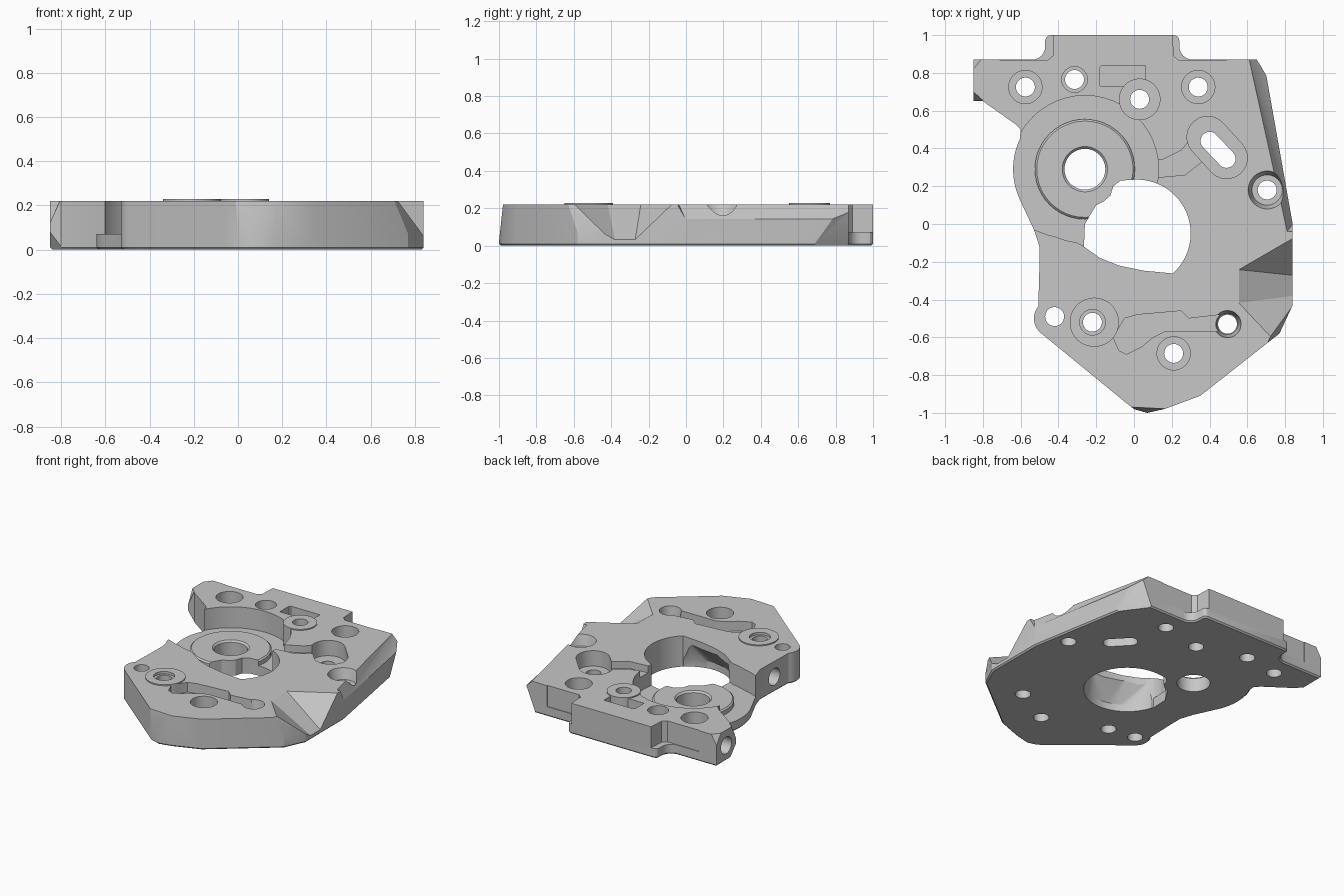
import bpy, bmesh
from math import radians, sin, cos, pi
from mathutils import Vector, Matrix

if "Cube" in bpy.data.objects:
    bpy.data.objects.remove(bpy.data.objects["Cube"], do_unlink=True)

TOP = 0.22
grey = bpy.data.materials.new("machined grey")
grey.use_nodes = True
grey.diffuse_color = (0.57, 0.57, 0.57, 1)
grey.node_tree.nodes["Principled BSDF"].inputs["Base Color"].default_value = (0.57, 0.57, 0.57, 1)


def make(name, bm):
    bmesh.ops.recalc_face_normals(bm, faces=bm.faces)
    mesh = bpy.data.meshes.new(name)
    bm.to_mesh(mesh)
    bm.free()
    mesh.materials.append(grey)
    obj = bpy.data.objects.new(name, mesh)
    bpy.context.collection.objects.link(obj)
    return obj


def arc(cx, cy, r, a0, a1, n):
    return [(cx + r * cos(radians(a0 + (a1 - a0) * i / n)),
             cy + r * sin(radians(a0 + (a1 - a0) * i / n))) for i in range(n + 1)]


def prism_mesh(points, z0, z1):
    bm = bmesh.new()
    base = bm.faces.new([bm.verts.new((x, y, z0)) for x, y in points])
    up = bmesh.ops.extrude_face_region(bm, geom=[base])["geom"]
    bmesh.ops.translate(bm, vec=(0, 0, z1 - z0),
                        verts=[v for v in up if isinstance(v, bmesh.types.BMVert)])
    bmesh.ops.recalc_face_normals(bm, faces=bm.faces)
    return bm


def prism(points, z0, z1=0.5):
    return make("cutter", prism_mesh(points, z0, z1))


def disc(cx, cy, r, z0, z1=0.5, r2=None):
    bm = bmesh.new()
    bmesh.ops.create_cone(bm, cap_ends=True, segments=48, radius1=r, radius2=r if r2 is None else r2,
                          depth=z1 - z0, matrix=Matrix.Translation((cx, cy, (z0 + z1) / 2)))
    return make("cutter", bm)


def bore(x, y, z, r, length):
    bm = bmesh.new()
    bmesh.ops.create_cone(bm, cap_ends=True, segments=32, radius1=r, radius2=r, depth=length,
                          matrix=Matrix.Translation((x, y, z)) @ Matrix.Rotation(pi / 2, 4, 'Y'))
    return make("cutter", bm)


def hull(points):
    bm = bmesh.new()
    for p in points:
        bm.verts.new(p)
    res = bmesh.ops.convex_hull(bm, input=bm.verts)
    bmesh.ops.delete(bm, geom=[v for v in res["geom_interior"] if isinstance(v, bmesh.types.BMVert)])
    return make("cutter", bm)


def capsule(a, b, r):
    a, b = Vector(a), Vector(b)
    ang = Vector((1, 0)).angle_signed(b - a) * -180 / pi
    return arc(b.x, b.y, r, ang - 90, ang + 90, 12) + arc(a.x, a.y, r, ang + 90, ang + 270, 12)


def combine(tool, op='DIFFERENCE'):
    tool.hide_render = True
    mod = plate.modifiers.new("shape", 'BOOLEAN')
    mod.operation, mod.solver, mod.object = op, 'EXACT', tool
    bpy.context.view_layer.objects.active = plate
    bpy.ops.object.modifier_apply(modifier=mod.name)
    bpy.data.objects.remove(tool, do_unlink=True)


def slice_corner(bm, a, b, c):
    # trim everything on the far side of the plane through three points
    a, b, c = Vector(a), Vector(b), Vector(c)
    n = (b - a).cross(c - a).normalized()
    if n.dot(Vector((0, 0, 0.1)) - a) > 0:
        n.negate()
    res = bmesh.ops.bisect_plane(bm, geom=bm.verts[:] + bm.edges[:] + bm.faces[:],
                                 plane_co=a, plane_no=n, clear_outer=True)
    edges = [e for e in res["geom_cut"] if isinstance(e, bmesh.types.BMEdge)]
    if edges:
        bmesh.ops.edgenet_fill(bm, edges=edges)


# Plate outline, clockwise from the rear left wing
outline = [(-0.85, 0.87)] + arc(-0.54, 0.94, 0.07, -90, 0, 6)
outline += arc(-0.44, 0.97, 0.03, 180, 90, 3) + arc(0.21, 0.97, 0.03, 90, 0, 3)
outline += arc(0.31, 0.94, 0.07, 180, 270, 6)
outline += [(0.65, 0.87), (0.70, 0.79), (0.84, 0.0), (0.84, -0.43), (0.77, -0.58), (0.35, -0.91),
            (0.16, -0.98), (0.07, -1.0), (0.0, -0.98), (-0.05, -0.94)]
outline += arc(-0.43, -0.50, 0.10, 235, 140, 8)
outline += [(-0.50, -0.20), (-0.50, -0.12), (-0.53, -0.03)]
outline += arc(-0.26, 0.29, 0.38, 205, 155, 12)
outline += [(-0.60, 0.50), (-0.63, 0.53), (-0.80, 0.65), (-0.85, 0.65)]

bm = prism_mesh(outline, 0, TOP)
low = [e for e in bm.edges if all(v.co.z < 0.001 for v in e.verts)]
bmesh.ops.bevel(bm, geom=low, offset=0.01, segments=1, affect='EDGES')
# Front corner, front tip, rear wing corner and rear right undercut
slice_corner(bm, (0.70, -0.645, TOP), (0.80, -0.43, TOP), (0.775, -0.575, 0.06))
slice_corner(bm, (0.0, -0.97, TOP), (0.2, -0.98, TOP), (0.07, -1.0, 0.02))
slice_corner(bm, (-0.81, 0.87, TOP), (-0.85, 0.82, TOP), (-0.85, 0.87, 0.15))
slice_corner(bm, (0.58, 0.87, 0), (0.72, 0.68, 0), (0.66, 0.86, 0.18))
plate = make("mounting_plate", bm)

# Long chamfer on the right side
combine(hull([(0.60, 0.91, 0.222), (0.81, -0.04, 0.222), (0.69, 0.87, 0.14), (0.842, 0.0, 0.14),
              (1.0, 0.91, 0.14), (1.0, -0.04, 0.14), (1.0, 0.91, 0.3), (1.0, -0.04, 0.3)]))

# Front corners of the wing tip
combine(hull([(-0.80, 0.655, TOP), (-0.85, 0.70, TOP), (-0.85, 0.65, 0.12), (-0.95, 0.50, 0.30)]))
combine(hull([(-0.79, 0.65, 0), (-0.85, 0.72, 0), (-0.85, 0.65, 0.08), (-0.95, 0.50, -0.10)]))

# Rear tab narrows above its foot
for side in (-1, 1):
    combine(prism([(-0.11 + side * x, y) for x, y in
                   ((0.6, 0.865), (0.35, 0.865), (0.32, 0.89), (0.31, 1.1), (0.6, 1.1))], 0.07))

# Round gear recess, open on the left
combine(disc(-0.26, 0.29, 0.39, 0.07))
combine(prism([(-0.7, 0.35), (-0.26, 0.29), (-0.26, -0.12), (-0.34, -0.08), (-0.45, -0.06),
               (-0.53, -0.03), (-0.7, 0.02)], 0.0701))

# Shallow channel and slot pocket
combine(prism([(0.05, 0.34), (0.15, 0.34), (0.25, 0.39), (0.31, 0.46), (0.36, 0.55), (0.42, 0.45),
               (0.48, 0.30), (0.36, 0.33), (0.27, 0.26), (0.05, 0.24)], 0.17))
combine(prism(capsule((0.39, 0.46), (0.49, 0.35), 0.11), 0.11))

# Small rectangular pocket and winding front pocket
combine(prism([(-0.18, 0.73), (-0.18, 0.83), (-0.17, 0.84), (0.06, 0.84), (0.06, 0.70), (-0.05, 0.70),
               (-0.05, 0.73)], 0.14))
combine(prism([(-0.11, -0.60), (-0.05, -0.50), (0.02, -0.48), (0.25, -0.46), (0.29, -0.50),
               (0.46, -0.48), (0.46, -0.57), (0.16, -0.57), (0.10, -0.60), (0.04, -0.65),
               (-0.04, -0.69), (-0.08, -0.67)], 0.15))

# Raised bosses
combine(disc(-0.26, 0.29, 0.265, 0.03, 0.10), 'UNION')
combine(disc(-0.26, 0.29, 0.265, 0.10, 0.11, 0.255), 'UNION')
combine(disc(0.03, 0.66, 0.11, 0.03, 0.228), 'UNION')
combine(disc(-0.21, -0.52, 0.13, 0.05, 0.228), 'UNION')
combine(disc(-0.26, 0.29, 0.10, 0.09, 0.13, 0.14))

# Large central opening with an undercut lower rim
opening = arc(0.015, -0.05, 0.285, -48, 95, 32)
opening += [(-0.07, 0.23), (-0.11, 0.20), (-0.125, 0.15), (-0.16, 0.12), (-0.20, 0.10), (-0.23, 0.05),
            (-0.26, 0.0), (-0.265, -0.12), (-0.18, -0.18), (-0.08, -0.22), (0.05, -0.247)]
combine(prism(opening, -0.2))
rim = arc(0.015, -0.05, 0.283, 190, 320, 24)
combine(hull([(x, y, z) for x, y in rim for z in (-0.05, 0.05)]
             + [(x, y, 0.2) for x, y in ((-0.24, -0.125), (-0.1, -0.2), (0.15, -0.24), (0, 0))]))

# Scooped notch on the right side
combine(hull([(0.54, -0.24, 0.23), (0.54, -0.42, 0.23), (0.92, -0.02, 0.23), (0.92, -0.28, -0.02),
              (0.92, -0.37, -0.02), (0.90, -0.62, 0.14), (0.70, -0.59, 0.23), (0.92, -0.62, 0.23)]))

# Bolt holes: x, y, counterbore radius at top and floor, floor height
for x, y, r, r_floor, floor in (
        (-0.575, 0.725, 0.088, 0.088, 0.10), (-0.315, 0.765, 0.068, 0.068, 0.15),
        (0.03, 0.66, 0, 0, 0), (0.34, 0.725, 0.088, 0.088, 0.10), (0.705, 0.18, 0.103, 0.08, 0.145),
        (0.495, -0.53, 0.073, 0.055, 0.10), (0.21, -0.685, 0.088, 0.088, 0.10),
        (-0.22, -0.52, 0.068, 0.068, 0.21), (-0.42, -0.49, 0, 0, 0)):
    if r:
        combine(disc(x, y, r_floor, floor, 0.23, r))
    combine(disc(x, y, 0.05, -0.2))
combine(disc(-0.26, 0.29, 0.108, -0.2))
combine(prism(capsule((0.40, 0.44), (0.49, 0.345), 0.048), -0.2))

# Cross-drilled bores in the left edge
combine(bore(-0.82, 0.76, 0.11, 0.06, 0.24))
combine(bore(-0.50, -0.28, 0.11, 0.06, 0.3))

# Smooth the round walls and keep the edges crisp
bpy.ops.object.select_all(action='DESELECT')
plate.select_set(True)
bpy.context.view_layer.objects.active = plate
bpy.ops.object.shade_smooth_by_angle(angle=radians(25))
